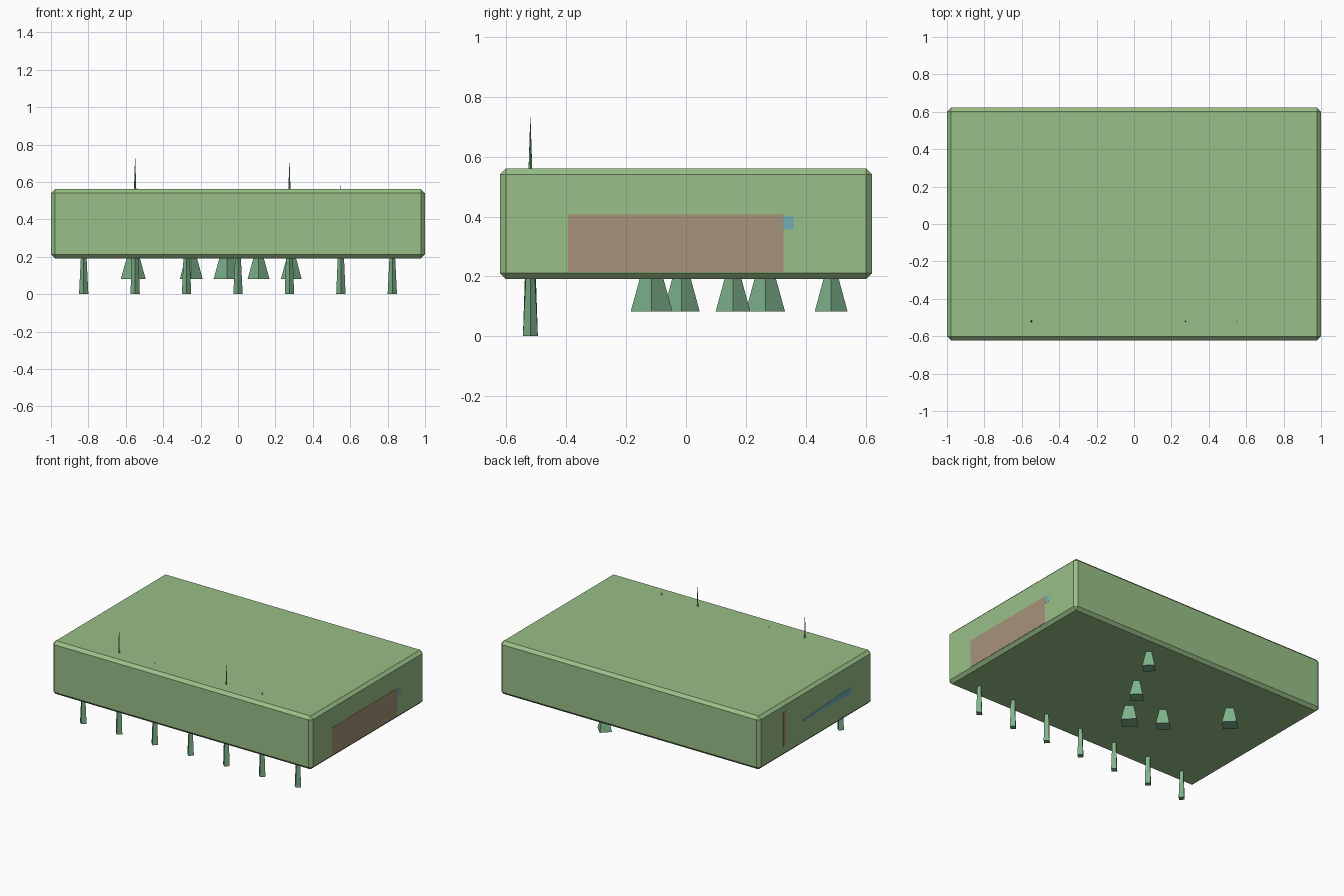
import bpy
import bmesh

cube = bpy.data.objects.get("Cube")
if cube:
    bpy.data.objects.remove(cube, do_unlink=True)


def linear(c):
    return c / 12.92 if c <= 0.04045 else ((c + 0.055) / 1.055) ** 2.4


def material(name, r, g, b):
    colour = (linear(r), linear(g), linear(b), 1)
    mat = bpy.data.materials.new(name)
    mat.use_nodes = True
    mat.diffuse_color = colour
    mat.node_tree.nodes["Principled BSDF"].inputs["Base Color"].default_value = colour
    return mat


GRASS = material("grass green", 0.60, 0.75, 0.53)
LEAF = material("leaf green", 0.49, 0.70, 0.54)
BROWN = material("dusty brown", 0.65, 0.575, 0.475)
BLUE = material("water blue", 0.43, 0.68, 0.73)


def spike(name, x, y, base, radius, tip):
    """Four-sided pyramid with its corners on the axes."""
    bpy.ops.mesh.primitive_cone_add(vertices=4, radius1=radius, radius2=0, depth=tip - base,
                                    location=(x, y, (base + tip) / 2))
    obj = bpy.context.object
    obj.name = name
    obj.data.materials.append(LEAF)


def side_plate(name, points, side, depth, mat):
    """Thin plate on a side wall, outlined by (y, z) points."""
    bm = bmesh.new()
    inner = [bm.verts.new((side * 0.99, y, z)) for y, z in points]
    face = bm.faces.new(inner)
    extruded = bmesh.ops.extrude_face_region(bm, geom=[face])["geom"]
    for v in extruded:
        if isinstance(v, bmesh.types.BMVert):
            v.co.x = side * depth
    bmesh.ops.recalc_face_normals(bm, faces=bm.faces)
    mesh = bpy.data.meshes.new(name)
    bm.to_mesh(mesh)
    bm.free()
    mesh.materials.append(mat)
    obj = bpy.data.objects.new(name, mesh)
    bpy.context.collection.objects.link(obj)


def rectangle(y0, y1, z0, z1):
    return [(y0, z0), (y1, z0), (y1, z1), (y0, z1)]


# Slab with chamfered edges
bpy.ops.mesh.primitive_cube_add(size=1, location=(0, 0, 0.376))
slab = bpy.context.object
slab.name = "ground_slab"
slab.scale = (1.997, 1.244, 0.37)
bpy.ops.object.transform_apply(location=False, rotation=False, scale=True)
slab.data.materials.append(GRASS)
bevel = slab.modifiers.new("chamfer", "BEVEL")
bevel.width = 0.02
bevel.segments = 1

# Row of tall spikes through the front of the slab
for i, tip in enumerate((0.5, 0.745, 0.585, 0.5, 0.73, 0.595, 0.5)):
    spike(f"front_spike_{i + 1}", (i - 3) * 0.275, -0.52, 0, 0.025, tip)

# Short scattered pyramids beneath the slab
pyramids = [(0.285, 0.485, 0.055), (0.11, 0.157, 0.058), (-0.06, -0.115, 0.07),
            (-0.25, -0.015, 0.061), (-0.56, 0.265, 0.066)]
for i, (x, y, radius) in enumerate(pyramids):
    spike(f"under_pyramid_{i + 1}", x, y, 0.082, radius, 0.11 + radius * 3.2)

# Patches on the side walls
side_plate("left_brown_patch", rectangle(-0.395, 0.325, 0.215, 0.406), 1, 1.0, BROWN)
side_plate("left_blue_patch", rectangle(0.325, 0.36, 0.356, 0.4), 1, 0.9995, BLUE)
side_plate("right_brown_strip", rectangle(0.33, 0.36, 0.26, 0.5), -1, 1.0, BROWN)
side_plate("right_blue_wedge", [(0.14, 0.355), (0.14, 0.365), (-0.39, 0.39), (-0.39, 0.345)],
           -1, 1.0, BLUE)
